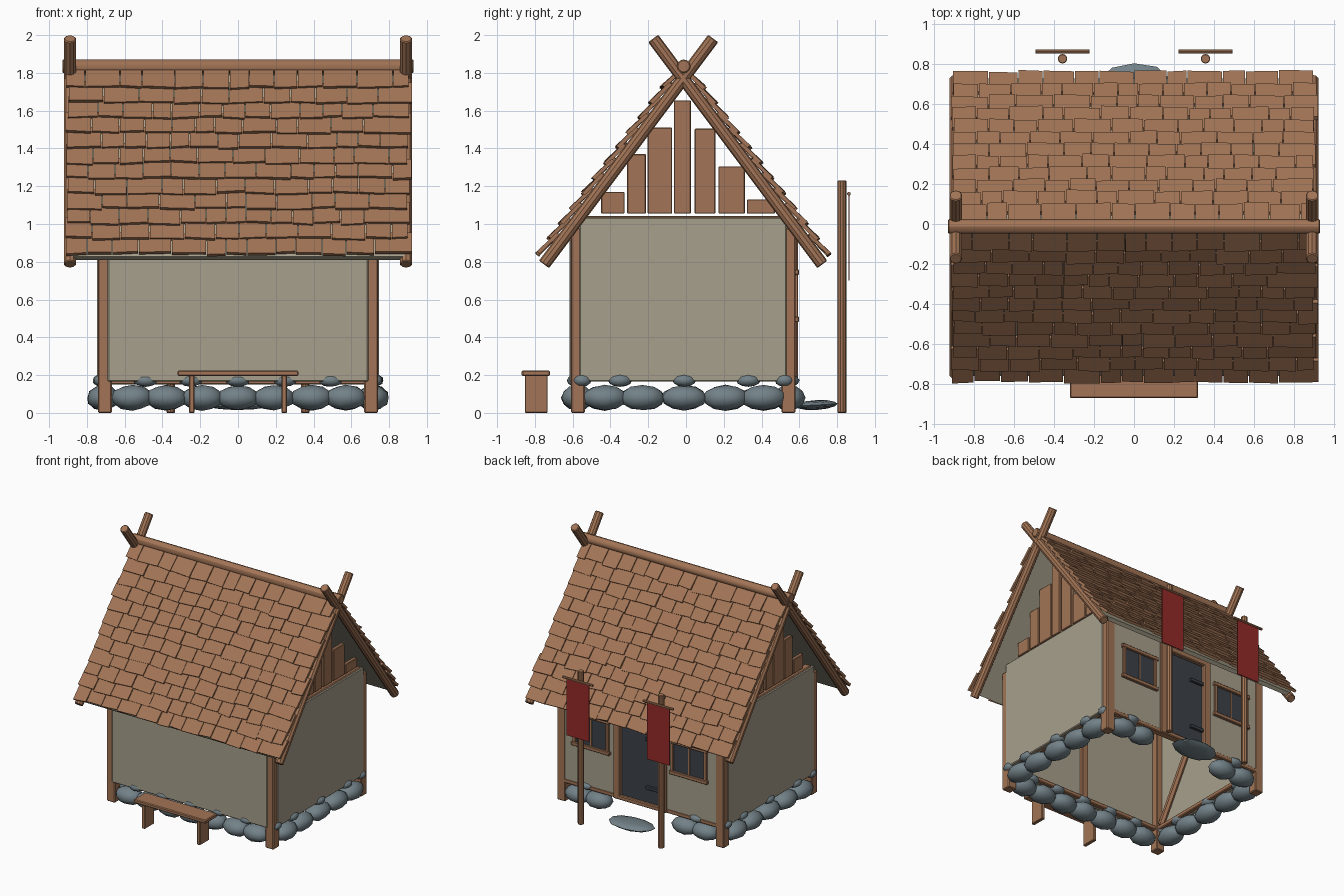
import bpy, bmesh, math, random
from mathutils import Vector, Matrix

if "Cube" in bpy.data.objects:
    bpy.data.objects.remove(bpy.data.objects["Cube"])

random.seed(7)
YC = -0.015                      # house centre line in y
APEX, C, S = 1.77, 0.599, 0.80   # roof apex height, cos and sin of pitch


def mat(name, rgb):
    m = bpy.data.materials.new(name)
    m.diffuse_color = (*rgb, 1)
    m.use_nodes = True
    m.node_tree.nodes["Principled BSDF"].inputs["Base Color"].default_value = m.diffuse_color
    return m


WOOD = mat("brown wood", (0.36, 0.175, 0.092))
PLASTER = mat("beige plaster", (0.39, 0.35, 0.262))
STONE = mat("blue grey stone", (0.17, 0.222, 0.245))
DARK = mat("dark slate", (0.045, 0.055, 0.068))
RED = mat("red cloth", (0.30, 0.023, 0.021))


def finish(name, bm, m, angle=None):
    bmesh.ops.recalc_face_normals(bm, faces=bm.faces)
    me = bpy.data.meshes.new(name)
    bm.to_mesh(me)
    bm.free()
    me.materials.append(m)
    ob = bpy.data.objects.new(name, me)
    bpy.context.collection.objects.link(ob)
    if angle:
        bpy.ops.object.select_all(action='DESELECT')
        ob.select_set(True)
        bpy.context.view_layer.objects.active = ob
        bpy.ops.object.shade_smooth_by_angle(angle=math.radians(angle))
    return ob


def box(name, x, y, z, m=WOOD, bevel=0.006):
    bm = bmesh.new()
    bmesh.ops.create_cube(bm, size=1)
    for v in bm.verts:
        v.co = Vector([(a[0] + a[1]) / 2 + c * (a[1] - a[0]) for a, c in zip((x, y, z), v.co)])
    if bevel:
        bmesh.ops.bevel(bm, geom=bm.edges[:], offset=bevel, segments=1, affect='EDGES')
    return finish(name, bm, m)


def pole(name, a, b, r, sides=10, m=WOOD):
    a, b = Vector(a), Vector(b)
    d = b - a
    bm = bmesh.new()
    bmesh.ops.create_cone(bm, cap_ends=True, segments=sides, radius1=r, radius2=r, depth=d.length)
    rims = [e for e in bm.edges if any(len(f.verts) > 4 for f in e.link_faces)]
    bmesh.ops.bevel(bm, geom=rims, offset=r * 0.15, segments=1, affect='EDGES')
    bm.transform(Matrix.Translation((a + b) / 2) @ d.to_track_quat('Z', 'Y').to_matrix().to_4x4())
    return finish(name, bm, m, 30)


def stone(name, loc, size, tilt=0.0):
    bm = bmesh.new()
    bmesh.ops.create_icosphere(bm, subdivisions=2, radius=1)
    for v in bm.verts:
        v.co *= random.uniform(0.96, 1.04)
    bm.transform(Matrix.Translation(loc) @ Matrix.Rotation(tilt, 4, 'X') @ Matrix.Diagonal((*size, 1)))
    return finish(name, bm, STONE, 40)


def roof_pt(side, x, t, n):
    # t runs down the slope, n is the height above the rafter axis
    return Vector((x, YC + side * (t * C + n * S), APEX - t * S + n * C))


def hexa(bm, pts):
    v = [bm.verts.new(p) for p in pts]
    for f in ((0, 1, 2, 3), (4, 5, 6, 7), (0, 1, 5, 4), (1, 2, 6, 5), (2, 3, 7, 6), (3, 0, 4, 7)):
        bm.faces.new([v[i] for i in f])


# Roof: boards, shingles, crossed rafters, ridge
for side, tag in ((-1, "front"), (1, "back")):
    bm = bmesh.new()
    hexa(bm, [roof_pt(side, x, t, n) for n in (0.0, 0.03)
              for x, t in ((-0.9, 0), (0.9, 0), (0.9, 1.2), (-0.9, 1.2))])
    finish(tag + "_roof_board", bm, PLASTER)
    bm = bmesh.new()
    for row in range(12):
        x = -0.91 + random.uniform(-0.01, 0.015)
        while x < 0.89:
            w = random.uniform(0.10, 0.19)
            if x + w > 0.84:
                w = 0.91 + random.uniform(-0.015, 0.015) - x
            low = 1.205 - row * 0.1 + random.uniform(-0.008, 0.008)
            skew, n = random.uniform(-0.005, 0.005), random.uniform(0.045, 0.054)
            top = max(low - 0.145, -0.02)
            a, b = x + 0.002, x + w - 0.003
            hexa(bm, [roof_pt(side, px, t, h + k) for k in (0, 0.02)
                      for px, t, h in ((a, top, 0.028), (b, top, 0.028),
                                       (b, low + skew, n), (a, low - skew, n))])
            x += w
    finish(tag + "_shingles", bm, WOOD)
    for x in (-0.89, 0.89):
        pole(tag + "_rafter", roof_pt(side, x, 1.23, 0), roof_pt(side, x, -0.265, 0), 0.033)
pole("ridge_beam", (-0.93, YC + 0.003, 1.835), (0.93, YC + 0.003, 1.835), 0.036, 12)

# Corner posts
for sx in (-1, 1):
    for sy in (-1, 1):
        x, y = sx * 0.705, YC + sy * 0.558
        box("corner_post", (x - 0.037, x + 0.037), (y - 0.037, y + 0.037), (0, 0.98))

# Front wall with its inside post and sill
box("front_wall", (-0.69, 0.69), (-0.618, -0.585), (0.165, 0.98), PLASTER)
box("front_sill", (-0.68, 0.68), (-0.585, -0.55), (0.165, 0.2))
box("front_inner_post", (-0.03, 0.03), (-0.585, -0.55), (0.165, 0.98))

# Side walls with sill, brace and stepped gable planks
planks = ((-0.45, -0.325, 1.17), (-0.312, -0.212, 1.37), (-0.203, -0.073, 1.51), (-0.064, 0.026, 1.655),
          (0.046, 0.155, 1.505), (0.172, 0.312, 1.305), (0.322, 0.47, 1.13))
for sx in (-1, 1):
    def xs(a, b):
        return tuple(sorted((sx * a, sx * b)))
    box("side_wall", xs(0.715, 0.747), (-0.565, 0.532), (0.165, 1.035), PLASTER)
    box("side_sill", xs(0.68, 0.715), (-0.55, 0.52), (0.165, 0.2))
    box("side_top_beam", xs(0.68, 0.735), (-0.54, 0.51), (1.0, 1.043))
    pole("side_brace", (sx * 0.695, -0.52, 0.2), (sx * 0.695, -0.05, 0.98), 0.024, 6)
    for a, b, top in planks:
        box("gable_plank", xs(0.70, 0.73), (a, b), (1.055, top), bevel=0.004)

# Back wall around the door
for sx in (-1, 1):
    def xs(a, b):
        return tuple(sorted((sx * a, sx * b)))
    box("back_wall", xs(0.23, 0.69), (0.545, 0.577), (0.165, 0.96), PLASTER)
    box("back_sill", xs(0.2, 0.68), (0.53, 0.58), (0.15, 0.185))
    box("door_jamb", xs(0.175, 0.235), (0.53, 0.592), (0.15, 0.93))
    # Window: glass, frame and glazing bars
    box("window_glass", xs(0.29, 0.58), (0.57, 0.581), (0.51, 0.73), DARK, 0)
    for z in (0.48, 0.73):
        box("window_rail", xs(0.265, 0.605), (0.565, 0.598), (z, z + 0.03), bevel=0.004)
    for x in (0.275, 0.57):
        box("window_stile", xs(x, x + 0.025), (0.565, 0.594), (0.505, 0.735), bevel=0.003)
    box("window_bar", xs(0.429, 0.441), (0.57, 0.587), (0.505, 0.735), bevel=0)
    # Banner: post, crossbar and cloth
    x = sx * 0.357
    pole("banner_post", (x, 0.825, 0), (x, 0.825, 1.23), 0.024)
    pole("banner_crossbar", (x - 0.135, 0.862, 1.16), (x + 0.135, 0.862, 1.16), 0.01, 8)
    box("banner_cloth", (x - 0.1, x + 0.1), (0.859, 0.865), (0.7, 1.16), RED, 0)
box("door", (-0.175, 0.175), (0.545, 0.57), (0.18, 0.86), DARK)
box("door_lintel", (-0.235, 0.235), (0.53, 0.592), (0.86, 0.92))
box("door_threshold", (-0.2, 0.2), (0.53, 0.592), (0.15, 0.185))
for z in (0.31, 0.7):
    box("door_hinge", (-0.17, -0.05), (0.565, 0.59), (z - 0.013, z + 0.013), DARK, 0.003)

# Foundation stones: a large row and a small row on top
for x in (-0.56, -0.38, -0.19, 0, 0.19, 0.39, 0.57):
    stone("front_stone", (x, -0.575, 0.08), (0.112, 0.085, 0.067))
    if abs(x) > 0.3:
        stone("back_stone", (x, 0.545, 0.08), (0.112, 0.085, 0.067))
for x in (-0.49, -0.25, 0, 0.25, 0.49):
    stone("front_small_stone", (x, -0.58, 0.172), (0.065, 0.05, 0.034))
    if abs(x) > 0.3:
        stone("back_small_stone", (x, 0.55, 0.172), (0.065, 0.05, 0.034))
for sx in (-1, 1):
    for y in (-0.43, -0.23, -0.01, 0.21, 0.41):
        stone("side_stone", (sx * 0.715, y, 0.08), (0.085, 0.122, 0.067))
    for y in (-0.35, -0.01, 0.33):
        stone("side_small_stone", (sx * 0.72, y, 0.172), (0.05, 0.065, 0.034))
    for y in (-0.55, 0.52):
        stone("corner_small_stone", (sx * 0.72, y, 0.172), (0.045, 0.05, 0.034))
stone("door_step", (0.0, 0.69, 0.042), (0.19, 0.115, 0.026), 0.05)

# Bench
box("bench_seat", (-0.32, 0.32), (-0.87, -0.72), (0.195, 0.224))
for x in (-0.245, 0.245):
    box("bench_leg", (x - 0.014, x + 0.014), (-0.853, -0.733), (0, 0.2), bevel=0.004)
